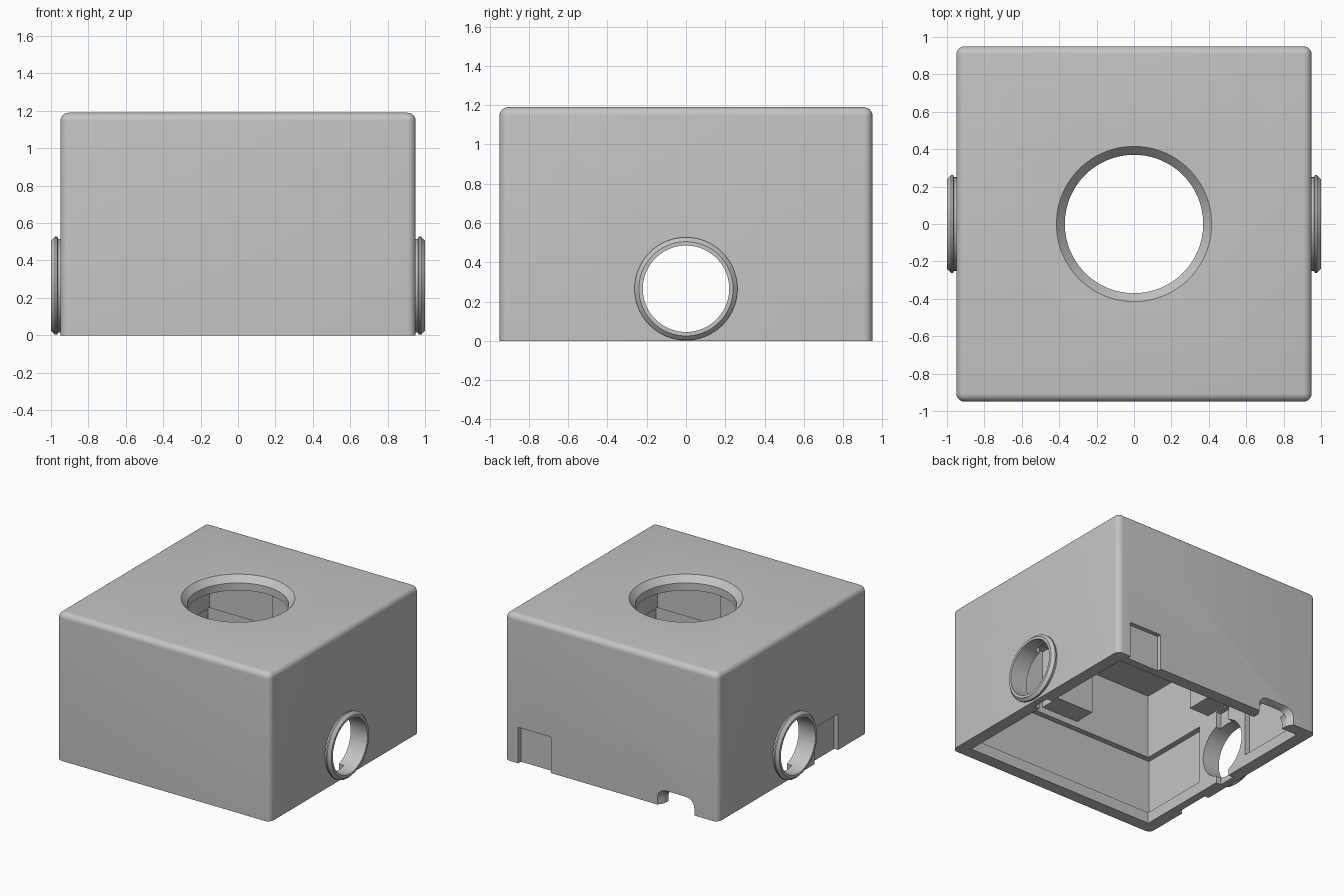
import bpy, bmesh, math
from mathutils import Matrix, Vector

old = bpy.data.objects.get("Cube")
if old:
    bpy.data.objects.remove(old, do_unlink=True)

grey = bpy.data.materials.new("neutral_grey")
grey.use_nodes = True
GREY = (0.55, 0.55, 0.55, 1)
grey.diffuse_color = GREY
grey.node_tree.nodes["Principled BSDF"].inputs["Base Color"].default_value = GREY


def make(name, bm):
    bmesh.ops.recalc_face_normals(bm, faces=bm.faces)
    mesh = bpy.data.meshes.new(name)
    bm.to_mesh(mesh)
    bm.free()
    mesh.materials.append(grey)
    ob = bpy.data.objects.new(name, mesh)
    bpy.context.collection.objects.link(ob)
    return ob


def box_bm(lo, hi):
    lo, hi = Vector(lo), Vector(hi)
    bm = bmesh.new()
    bmesh.ops.create_cube(bm, size=1)
    for v in bm.verts:
        v.co = [(a + b) / 2 + c * (b - a) for a, b, c in zip(lo, hi, v.co)]
    return bm


def box(name, lo, hi):
    return make(name, box_bm(lo, hi))


def lathe(name, profile, matrix, closed=False, steps=96):
    """Revolve (radius, height) points around z, then place with a matrix."""
    bm = bmesh.new()
    rings = [[bm.verts.new((r * math.cos(math.tau * i / steps),
                            r * math.sin(math.tau * i / steps), h))
              for i in range(steps)] for r, h in profile]
    pairs = list(zip(rings, rings[1:]))
    if closed:
        pairs.append((rings[-1], rings[0]))
    else:
        bm.faces.new(rings[0])
        bm.faces.new(rings[-1])
    for a, b in pairs:
        for i in range(steps):
            j = (i + 1) % steps
            bm.faces.new((a[i], a[j], b[j], b[i]))
    bm.transform(matrix)
    return make(name, bm)


def smooth(ob):
    bpy.ops.object.select_all(action='DESELECT')
    ob.select_set(True)
    bpy.context.view_layer.objects.active = ob
    bpy.ops.object.shade_smooth_by_angle(angle=math.radians(30))


def cut(target, cutter):
    cutter.hide_render = True
    mod = target.modifiers.new("cut", 'BOOLEAN')
    mod.operation, mod.solver, mod.object = 'DIFFERENCE', 'EXACT', cutter
    bpy.context.view_layer.objects.active = target
    bpy.ops.object.modifier_apply(modifier=mod.name)
    bpy.data.objects.remove(cutter, do_unlink=True)


W, H, IN, CEIL = 0.95, 1.19, 0.85, 1.08
HOLE_Z = 0.265

# Housing with rounded upright and top edges
bm = box_bm((-W, -W, 0), (W, W, H))
edges = [e for e in bm.edges if max(v.co.z for v in e.verts) > 0.1]
bmesh.ops.bevel(bm, geom=edges, offset=0.045, segments=6, profile=0.5, affect='EDGES')
housing = make("housing", bm)

# Main cavity, shallow wall pockets either side of the side holes
cut(housing, box("cavity_cutter", (-IN, -IN, -0.1), (IN, IN, CEIL)))
for a, b in ((-0.895, -0.26), (0.26, 0.895)):
    cut(housing, box("pocket_cutter", (-0.895, a, 0.09), (0.895, b, 0.56)))
cut(housing, box("groove_cutter", (-0.895, -0.07, -0.1), (0.895, 0.07, 0.6)))

# Chamfered round opening in the top
cut(housing, lathe("top_hole_cutter",
                   [(0.37, 1.0), (0.37, H - 0.05), (0.415, H), (0.415, H + 0.1)],
                   Matrix.Identity(4)))

# Round hole through both side walls
side = Matrix.Translation((0, 0, HOLE_Z)) @ Matrix.Rotation(math.pi / 2, 4, 'Y')
cut(housing, lathe("side_hole_cutter", [(0.22, -1.2), (0.22, 1.2)], side))

# Shallow rectangular clip recesses in the lower edge
cut(housing, box("back_recess_cutter", (0.54, W - 0.035, -0.1), (0.83, 1.1, 0.29)))
cut(housing, box("side_recess_cutter", (-1.1, -0.58, -0.1), (-W + 0.035, -0.28, 0.29)))

# Rounded cable slot through the back wall, flared at the outside
bm = box_bm((-0.71, 0.8, -0.12), (-0.44, 1.0, 0.11))
far = [v for v in bm.verts if v.co.y > 0.9]
for v in far:
    v.co.y = 0.9
face = next(f for f in bm.faces if all(v in far for v in f.verts))
new = bmesh.ops.extrude_face_region(bm, geom=[face])
bmesh.ops.delete(bm, geom=[face], context='FACES_ONLY')
for v in [g for g in new["geom"] if isinstance(g, bmesh.types.BMVert)]:
    v.co.y = 0.96
    v.co.x += 0.035 if v.co.x > -0.575 else -0.035
    v.co.z += 0.025 if v.co.z > 0 else -0.025
tops = [e for e in bm.edges if all(v.co.z > 0 for v in e.verts)
        and abs(e.verts[0].co.y - e.verts[1].co.y) > 0.03]
bmesh.ops.bevel(bm, geom=tops, offset=0.07, segments=6, profile=0.5, affect='EDGES')
cut(housing, make("cable_slot_cutter", bm))
smooth(housing)

# Collars around the side holes
collar = [(0.22, 0.93), (0.25, 0.93), (0.25, 0.962), (0.262, 0.967),
          (0.262, 0.978), (0.24, 1.0), (0.22, 1.0)]
for name, s in (("left_collar", 1), ("right_collar", -1)):
    place = Matrix.Translation((0, 0, HOLE_Z)) @ Matrix.Rotation(s * math.pi / 2, 4, 'Y')
    smooth(lathe(name, collar, place, closed=True))

# Blocks hanging from the ceiling at the middle of each wall
for i, name in enumerate(("left", "back", "right", "front")):
    bm = box_bm((0.675, -0.165, 0.61), (0.87, 0.165, CEIL + 0.02))
    bm.transform(Matrix.Rotation(i * math.pi / 2, 4, 'Z'))
    make(name + "_inner_block", bm)
